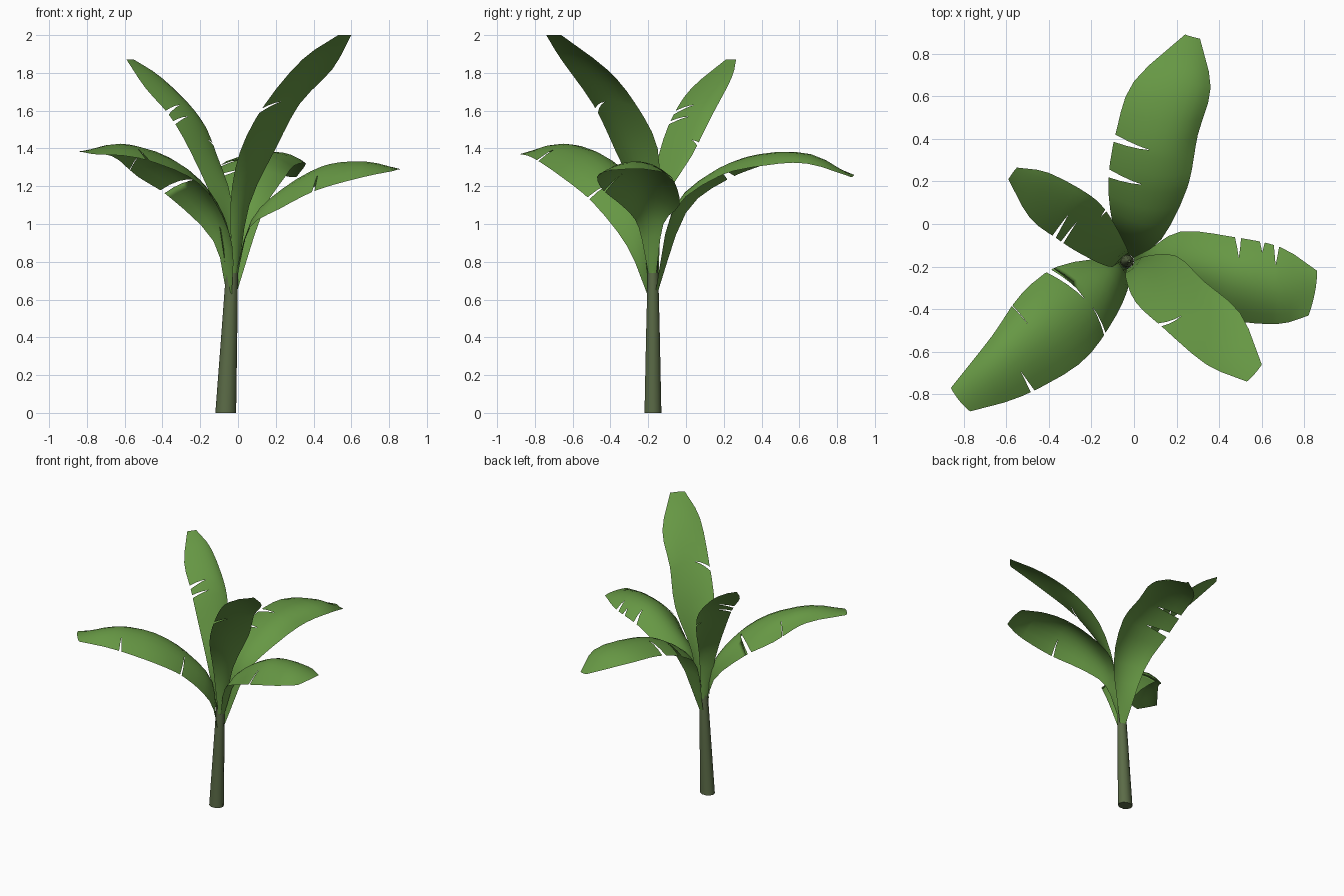
import bpy, bmesh, math
from mathutils import Vector

if "Cube" in bpy.data.objects:
    bpy.data.objects.remove(bpy.data.objects["Cube"])


def material(name, rgb):
    m = bpy.data.materials.new(name)
    m.diffuse_color = (*rgb, 1)
    m.use_nodes = True
    m.node_tree.nodes["Principled BSDF"].inputs["Base Color"].default_value = m.diffuse_color
    return m


LEAF = material("leaf_green", (0.134, 0.312, 0.058))
STEM = material("stem_olive", (0.105, 0.148, 0.063))
TOP = Vector((-0.03, -0.175, 0))      # plan position of the crown
COLS = 4                               # strips on each side of the midrib


def finish(bm, name, mat):
    me = bpy.data.meshes.new(name)
    bm.to_mesh(me)
    bm.free()
    me.materials.append(mat)
    ob = bpy.data.objects.new(name, me)
    bpy.context.collection.objects.link(ob)
    return ob


def spline(pts, t):
    """Catmull-Rom curve through pts, t runs from 0 to len - 1."""
    n = len(pts) - 1
    i = min(max(int(t), 0), n - 1)
    f = t - i
    p1, p2 = pts[i], pts[i + 1]
    p0 = pts[i - 1] if i > 0 else p1 * 2 - p2
    p3 = pts[i + 2] if i + 2 <= n else p2 * 2 - p1
    return (p1 * 2 + (p2 - p0) * f + (p0 * 2 - p1 * 5 + p2 * 4 - p3) * f ** 2
            + (p1 * 3 - p0 - p2 * 3 + p3) * f ** 3) * 0.5


def leaf(name, z0, right, mid, left, tears):
    """Loft a blade over three rails; tears = (side, station, depth, half width)."""
    right, mid, left = ([Vector(p) for p in r] for r in (right, mid, left))
    d = mid[-1] - TOP
    d.z = 0
    d.normalize()
    side = Vector((d.y, -d.x, 0))
    base = TOP + d * 0.03 + Vector((0, 0, z0))
    right.insert(0, base + side * 0.022 - d * 0.008)
    mid.insert(0, base)
    left.insert(0, base - side * 0.022 - d * 0.008)

    # rows along the blade; each tear is a pair of rows that split apart
    end = len(mid) - 1
    rows = [(end * k / 15, None) for k in range(16)]
    rows = [r for r in rows if r[0] in (0, end)
            or all(abs(r[0] - t[1]) > t[3] + 0.04 for t in tears)]
    for t in tears:
        rows += [(t[1] - 1e-5, (t, -1)), (t[1] + 1e-5, (t, 1))]
    rows.sort(key=lambda r: r[0])

    bm = bmesh.new()
    grid = []
    for t, tear in rows:
        line = []
        for j in range(-COLS, COLS + 1):
            a, u = j / COLS, t
            if tear:
                (sd, u, depth, hw), sign = tear
                if a * sd > depth:
                    u += sign * hw * (a * sd - depth) / (1 - depth)
            r, m, l = spline(right, u), spline(mid, u), spline(left, u)
            p = r * (a * (a - 1) / 2) + m * (1 - a * a) + l * (a * (a + 1) / 2)
            line.append(bm.verts.new(p))
        grid.append(line)
    for i in range(len(rows) - 1):
        k0, k1 = rows[i][1], rows[i + 1][1]
        if k0 and k1 and k0[0] == k1[0]:
            continue                    # open gap of a tear
        for j in range(2 * COLS):
            bm.faces.new((grid[i][j], grid[i + 1][j],
                          grid[i + 1][j + 1], grid[i][j + 1])).smooth = True
    bmesh.ops.remove_doubles(bm, verts=bm.verts, dist=0.0003)
    finish(bm, name, LEAF)


# leaning tapered trunk, ending in a thin shoot between the leaf stalks
bm = bmesh.new()
rings = []
for x, z, rx, ry in ((-0.065, 0, 0.055, 0.047), (-0.046, 0.42, 0.042, 0.038),
                     (-0.03, 0.8, 0.03, 0.028), (-0.022, 1.0, 0.006, 0.006)):
    rings.append([bm.verts.new((x + rx * math.cos(k * math.tau / 10),
                                -0.175 + ry * math.sin(k * math.tau / 10), z))
                  for k in range(10)])
for lo, hi in zip(rings, rings[1:]):
    for k in range(10):
        n = (k + 1) % 10
        bm.faces.new((lo[k], lo[n], hi[n], hi[k])).smooth = True
bm.faces.new(rings[0][::-1])
bm.faces.new(rings[-1])
bm.normal_update()
for e in bm.edges:
    if e.calc_face_angle(0) > 0.8:
        e.smooth = False
finish(bm, "trunk", STEM)

# tall leaf, front right
leaf("leaf_tall", 0.74,
     [(-.04, -.25, 1.1), (.01, -.37, 1.38), (.14, -.49, 1.63), (.34, -.66, 1.87), (.53, -.74, 2)],
     [(.02, -.21, 1.08), (.12, -.3, 1.42), (.27, -.42, 1.68), (.43, -.56, 1.88), (.57, -.7, 2)],
     [(.06, -.15, 1.1), (.2, -.15, 1.4), (.33, -.27, 1.64), (.5, -.42, 1.82), (.6, -.66, 2)],
     [(-1, 2.88, 0.25, 0.05)])

# upright leaf, back left
leaf("leaf_upright", 0.74,
     [(-.03, -.12, 1.1), (-.11, .03, 1.36), (-.2, .13, 1.56), (-.4, .24, 1.77), (-.55, .265, 1.87)],
     [(-.07, -.15, 1.1), (-.16, -.04, 1.38), (-.27, .06, 1.61), (-.43, .16, 1.77), (-.57, .24, 1.87)],
     [(-.12, -.2, 1.08), (-.25, -.14, 1.38), (-.36, -.07, 1.57), (-.49, .03, 1.72), (-.59, .21, 1.87)],
     [(1, 3.12, 0.25, 0.06), (1, 2.8, 0.25, 0.05), (-1, 2.3, 0.5, 0.04)])

# arching leaf, back
leaf("leaf_back", 0.65,
     [(.13, -.07, 1.06), (.25, .17, 1.25), (.3, .42, 1.31), (.36, .64, 1.32), (.31, .87, 1.25)],
     [(.02, -.06, 1.08), (.08, .15, 1.28), (.14, .39, 1.37), (.22, .66, 1.37), (.27, .88, 1.25)],
     [(-.1, 0, 1.06), (-.12, .21, 1.23), (-.08, .45, 1.32), (0, .67, 1.33), (.24, .89, 1.26)],
     [(1, 2.8, 0.25, 0.07), (1, 2.12, 0.25, 0.08)])

# arching leaf, right
leaf("leaf_right", 0.74,
     [(.06, -.25, .98), (.22, -.32, 1.08), (.42, -.44, 1.18), (.67, -.47, 1.25), (.82, -.43, 1.28)],
     [(.07, -.18, 1.02), (.24, -.2, 1.19), (.46, -.25, 1.31), (.68, -.29, 1.33), (.85, -.32, 1.29)],
     [(.07, -.12, 1), (.22, -.035, 1.1), (.46, -.06, 1.22), (.69, -.11, 1.27), (.86, -.22, 1.29)],
     [(1, 3.12, 0.5, 0.06), (1, 3.6, 0.75, 0.05), (1, 3.9, 0.5, 0.06), (-1, 2.9, 0.5, 0.03)])

# drooping leaf, front left
leaf("leaf_front", 0.63,
     [(-.13, -.16, .91), (-.36, -.2, 1.14), (-.53, -.33, 1.25), (-.67, -.53, 1.36), (-.86, -.77, 1.385)],
     [(-.07, -.22, .98), (-.2, -.33, 1.2), (-.4, -.46, 1.36), (-.62, -.65, 1.425), (-.82, -.83, 1.38)],
     [(-.03, -.31, .88), (-.12, -.49, 1.11), (-.26, -.66, 1.25), (-.53, -.81, 1.35), (-.77, -.88, 1.37)],
     [(-1, 2.18, 0, 0.09), (1, 2.15, 0.25, 0.03), (1, 3.8, 0.5, 0.03), (-1, 3.3, 0.25, 0.01)])
